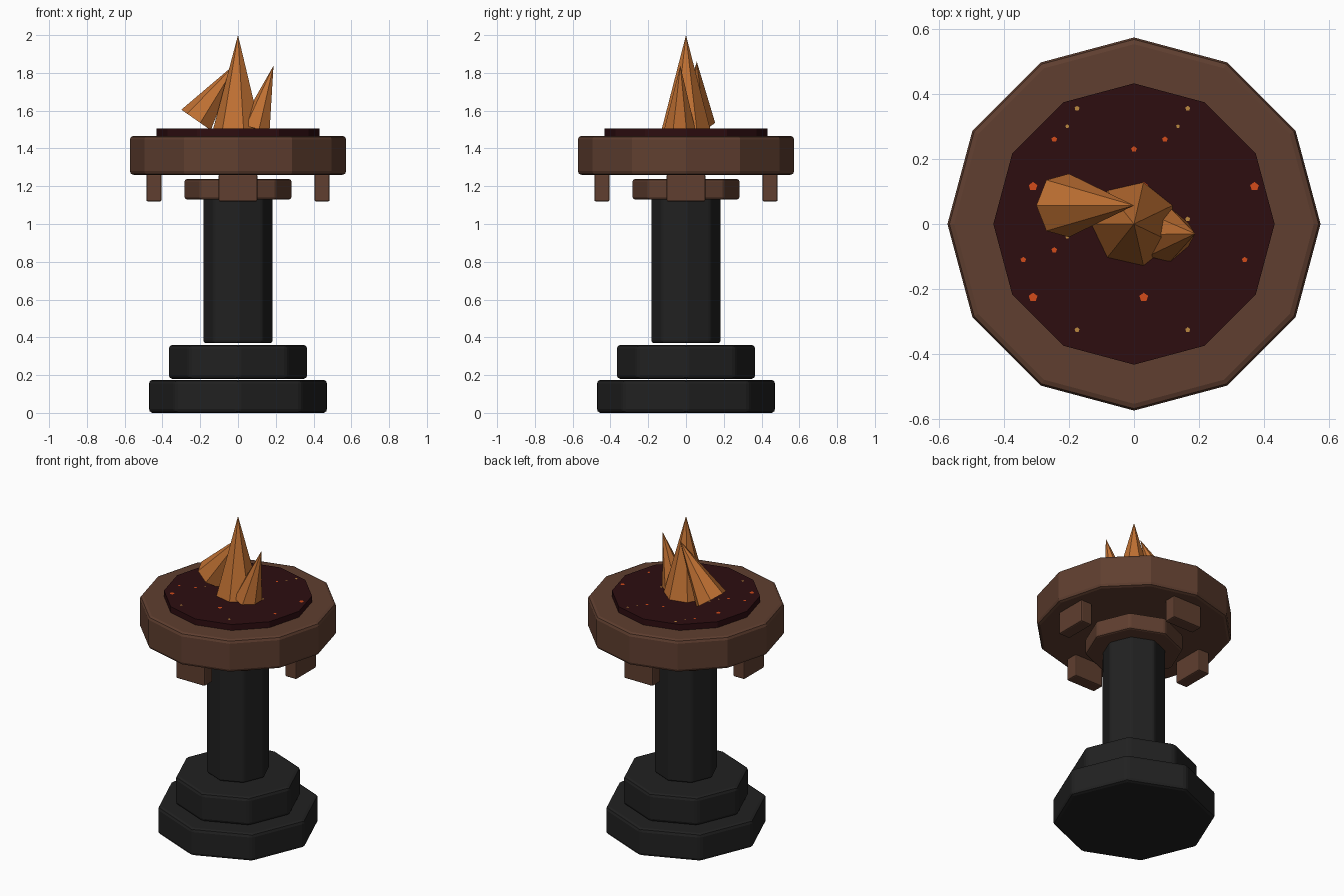
import bpy
import bmesh
from math import pi, hypot
from mathutils import Matrix, Vector

if "Cube" in bpy.data.objects:
    bpy.data.objects.remove(bpy.data.objects["Cube"])


def material(name, rgb):
    m = bpy.data.materials.new(name)
    m.use_nodes = True
    m.diffuse_color = (*rgb, 1)
    m.node_tree.nodes["Principled BSDF"].inputs["Base Color"].default_value = (*rgb, 1)
    return m


stone = material("black stone", (0.015, 0.015, 0.015))
wood = material("brown wood", (0.115, 0.049, 0.029))
coal = material("dark red coals", (0.026, 0.004, 0.005))
fire = material("flame orange", (0.53, 0.165, 0.033))
glow = material("ember red", (0.65, 0.07, 0.01))
spark = material("spark yellow", (0.5, 0.25, 0.05))


def finish(bm, name, mat, bevel=0):
    mesh = bpy.data.meshes.new(name)
    bm.to_mesh(mesh)
    bm.free()
    mesh.materials.append(mat)
    ob = bpy.data.objects.new(name, mesh)
    bpy.context.collection.objects.link(ob)
    if bevel:
        mod = ob.modifiers.new("soft edges", "BEVEL")
        mod.width, mod.segments = bevel, 2
        mod.limit_method = "ANGLE"
    return ob


def prism(name, sides, radius, bottom, top, mat, bevel=0):
    bm = bmesh.new()
    bmesh.ops.create_cone(bm, cap_ends=True, segments=sides, radius1=radius, radius2=radius,
                          depth=top - bottom,
                          matrix=Matrix.Translation((0, 0, (top + bottom) / 2)))
    return finish(bm, name, mat, bevel)


def flame(name, radius, base, tip):
    # Seven-sided cone whose axis leans from base to tip
    base, tip = Vector(base), Vector(tip)
    axis = tip - base
    turn = Vector((0, 0, 1)).rotation_difference(axis).to_matrix().to_4x4()
    bm = bmesh.new()
    bmesh.ops.create_cone(bm, cap_ends=True, segments=7, radius1=radius, radius2=0,
                          depth=axis.length,
                          matrix=Matrix.Translation((base + tip) / 2) @ turn
                          @ Matrix.Rotation(pi / 2, 4, "Z"))
    bmesh.ops.remove_doubles(bm, verts=bm.verts, dist=0.0001)
    return finish(bm, name, fire)


# Stone pedestal
prism("base_plinth", 8, 0.475, 0, 0.175, stone, 0.02)
prism("base_step", 8, 0.37, 0.18, 0.36, stone, 0.02)
prism("column", 8, 0.185, 0.37, 1.14, stone, 0.012)

# Wooden collar and bowl
prism("collar", 8, 0.285, 1.13, 1.237, wood, 0.012)
prism("bowl", 12, 0.573, 1.26, 1.467, wood, 0.02)

# Four brackets under the bowl
for i, side in enumerate(("right_hand", "back", "left_hand", "front")):
    bm = bmesh.new()
    bmesh.ops.create_cube(bm, size=1, matrix=Matrix.Rotation(i * pi / 2, 4, "Z")
                          @ Matrix.Translation((0.445, 0, 1.192))
                          @ Matrix.Diagonal((0.08, 0.205, 0.145, 1)))
    finish(bm, side + "_bracket", wood, 0.008)

# Coal bed with a repeating scatter of glowing flecks
prism("coal_bed", 12, 0.432, 1.45, 1.505, coal)


def flecks(name, mat, spots):
    bm = bmesh.new()
    for i in (-1, 0, 1):
        for j in (-1, 0, 1):
            for x, y, r in spots:
                px, py = x + i * 0.34, y + j * 0.34
                if hypot(px, py) < 0.4:
                    bmesh.ops.create_circle(bm, cap_ends=True, segments=5, radius=r,
                                            matrix=Matrix.Translation((px, py, 1.507)))
    finish(bm, name, mat)


flecks("embers", glow, [(0.03, 0.115, 0.014), (0, -0.11, 0.009), (0.095, -0.08, 0.009)])
flecks("sparks", spark, [(0.165, 0.015, 0.008), (0.135, -0.04, 0.006)])

# Flames
flame("main_flame", 0.135, (0, 0, 1.49), (0, 0, 2))
flame("leaning_flame", 0.1, (-0.218, 0.057, 1.548), (0, 0.057, 1.86))
flame("small_flame", 0.085, (0.093, -0.033, 1.505), (0.188, -0.03, 1.838))
